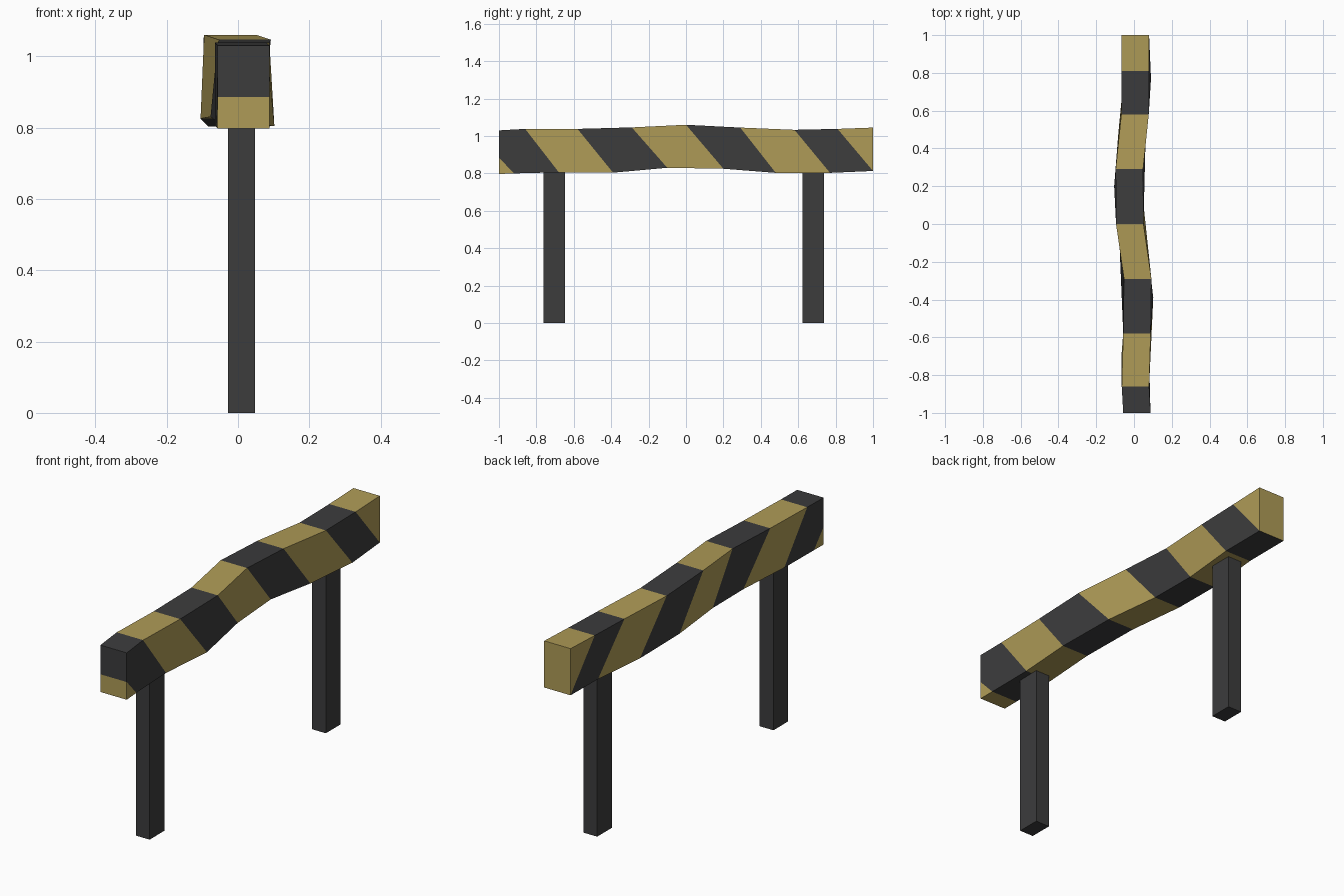
import bpy, bmesh

if "Cube" in bpy.data.objects:
    bpy.data.objects.remove(bpy.data.objects["Cube"])

W = 0.145  # beam width


def material(name, rgb):
    m = bpy.data.materials.new(name)
    m.diffuse_color = (*rgb, 1)
    m.use_nodes = True
    m.node_tree.nodes["Principled BSDF"].inputs["Base Color"].default_value = m.diffuse_color
    return m


yellow = material("faded_yellow", (0.43, 0.33, 0.095))
dark = material("dark_grey", (0.045, 0.045, 0.046))

# Warped beam edges: (left x, y, z) where the slanted stripes cut the top and bottom
front_top, front_bottom = (-0.057, -1, 1.03), (-0.057, -1, 0.797)
back_top, back_bottom = (-0.065, 1, 1.045), (-0.065, 1, 0.813)
top = [(-0.057, -1, 0.885), (-0.065, -0.86, 1.038), (-0.057, -0.58, 1.038),
       (-0.053, -0.29, 1.046), (-0.095, 0, 1.06), (-0.097, 0.29, 1.045),
       (-0.067, 0.58, 1.033), (-0.065, 0.81, 1.038)]
bottom = [(-0.06, -0.92, 0.80), (-0.065, -0.68, 0.806), (-0.043, -0.39, 0.804),
          (-0.077, -0.10, 0.83), (-0.105, 0.20, 0.825), (-0.083, 0.48, 0.803),
          (-0.055, 0.77, 0.803), back_bottom]

# Side outline of each stripe, front to back
stripes = [[front_bottom, bottom[0], top[0]],
           [top[0], bottom[0], bottom[1], top[1], front_top]]
stripes += [[top[i], bottom[i], bottom[i + 1], top[i + 1]] for i in range(1, 7)]
stripes.append([top[7], back_bottom, back_top])

# Striped beam: each outline spans the width; hidden stripe joints stay open
bm = bmesh.new()
edge_use = {}
for s in stripes:
    for a, b in zip(s, s[1:] + s[:1]):
        edge_use[frozenset((a, b))] = edge_use.get(frozenset((a, b)), 0) + 1
verts = {}
for p in {p for s in stripes for p in s}:
    verts[p] = (bm.verts.new(p), bm.verts.new((p[0] + W, p[1], p[2])))
for i, s in enumerate(stripes):
    faces = [bm.faces.new([verts[p][side] for p in s]) for side in (0, 1)]
    for a, b in zip(s, s[1:] + s[:1]):
        if edge_use[frozenset((a, b))] == 1:
            faces.append(bm.faces.new([verts[a][0], verts[b][0], verts[b][1], verts[a][1]]))
    for f in faces:
        f.material_index = i % 2
bmesh.ops.recalc_face_normals(bm, faces=bm.faces)
mesh = bpy.data.meshes.new("striped_beam")
bm.to_mesh(mesh)
bm.free()
mesh.materials.append(yellow)
mesh.materials.append(dark)
bpy.context.collection.objects.link(bpy.data.objects.new("striped_beam", mesh))

# Two square posts
for name, y in (("front_post", -0.705), ("back_post", 0.68)):
    bpy.ops.mesh.primitive_cube_add(size=1, location=(0.01, y, 0.405))
    post = bpy.context.object
    post.name = name
    post.scale = (0.076, 0.116, 0.81)
    post.data.materials.append(dark)
